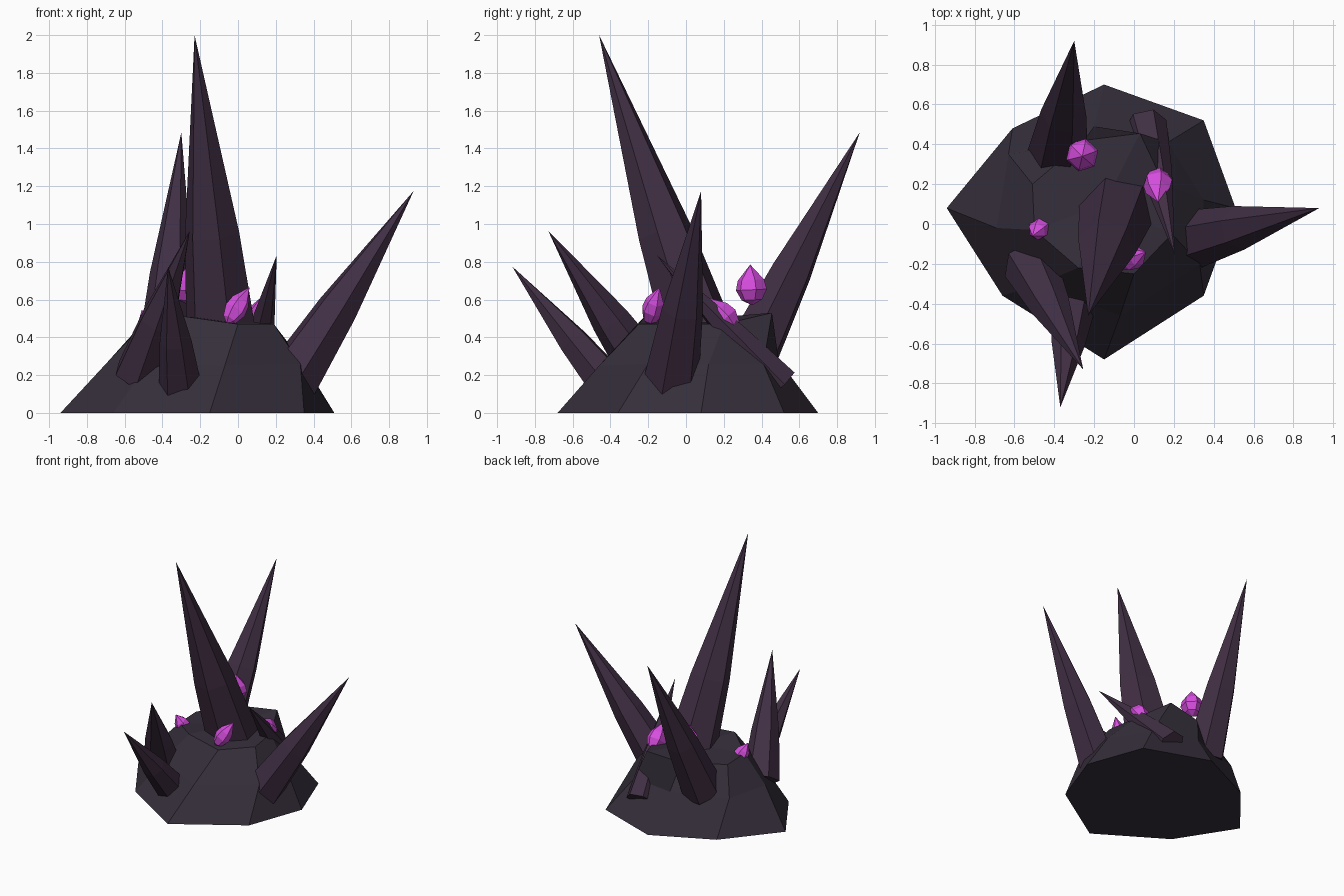
import bpy, bmesh, math
from mathutils import Vector

if "Cube" in bpy.data.objects:
    bpy.data.objects.remove(bpy.data.objects["Cube"])


def material(name, rgb):
    m = bpy.data.materials.new(name)
    m.diffuse_color = (*rgb, 1)
    m.use_nodes = True
    m.node_tree.nodes["Principled BSDF"].inputs["Base Color"].default_value = m.diffuse_color
    return m


ROCK = material("dark slate", (0.036, 0.028, 0.043))
THORN = material("dark plum", (0.052, 0.028, 0.057))
GEM = material("bright magenta", (0.68, 0.075, 0.74))


def loft(name, rings, mat, tip=None, tail=None):
    """Skin a stack of equal-length rings, closing each end with a point or a cap."""
    bm = bmesh.new()
    loops = [[bm.verts.new(p) for p in ring] for ring in rings]
    n = len(loops[0])
    for a, b in zip(loops, loops[1:]):
        for i in range(n):
            j = (i + 1) % n
            bm.faces.new((a[i], a[j], b[j], b[i]))
    for ring, point in ((loops[0], tail), (loops[-1], tip)):
        if point is None:
            bm.faces.new(ring)
        else:
            v = bm.verts.new(point)
            for i in range(n):
                bm.faces.new((ring[i], ring[(i + 1) % n], v))
    bmesh.ops.recalc_face_normals(bm, faces=bm.faces)
    mesh = bpy.data.meshes.new(name)
    bm.to_mesh(mesh)
    bm.free()
    mesh.materials.append(mat)
    obj = bpy.data.objects.new(name, mesh)
    bpy.context.collection.objects.link(obj)
    return obj


def ring_along(base, tip, t, radius, sides, turn=0.0):
    """Polygon ring across the line base-tip at fraction t."""
    base, tip = Vector(base), Vector(tip)
    q = (tip - base).to_track_quat('Z', 'Y')
    c = base.lerp(tip, t)
    return [c + q @ Vector((radius * math.cos(a), radius * math.sin(a), 0))
            for a in (turn + math.tau * i / sides for i in range(sides))]


# Rock mound: eight-sided foot, shoulder and plateau
foot = [(-0.94, 0.08, 0), (-0.61, 0.48, 0), (-0.15, 0.70, 0), (0.35, 0.52, 0),
        (0.51, 0.08, 0), (0.35, -0.36, 0), (-0.15, -0.68, 0), (-0.66, -0.36, 0)]
shoulder = [(-0.69, -0.02, 0.27), (-0.63, 0.35, 0.29), (-0.2, 0.49, 0.28), (0.17, 0.41, 0.26),
            (0.35, 0.12, 0.26), (0.33, -0.2, 0.26), (-0.07, -0.46, 0.25), (-0.47, -0.3, 0.27)]
plateau = [(-0.5, -0.03, 0.47), (-0.51, 0.2, 0.47), (-0.25, 0.42, 0.5), (0.03, 0.455, 0.53),
           (0.15, 0.2, 0.47), (0.19, -0.05, 0.47), (0.0, -0.25, 0.47), (-0.28, -0.22, 0.51)]
loft("rock_mound", [foot, shoulder, plateau], ROCK, tip=(-0.15, 0.1, 0.5))

# Thorns: base centre, tip, base radius
thorns = {
    "tall_thorn": ((-0.08, 0.10, 0.32), (-0.23, -0.46, 2.0), 0.20),
    "back_thorn": ((-0.385, 0.335, 0.29), (-0.30, 0.92, 1.485), 0.155),
    "right_thorn": ((0.28, -0.08, 0.17), (0.93, 0.08, 1.175), 0.152),
    "front_thorn": ((-0.305, -0.40, 0.14), (-0.37, -0.92, 0.775), 0.115),
    "left_thorn": ((-0.525, -0.20, 0.20), (-0.255, -0.73, 0.965), 0.138),
    "piercing_thorn": ((0.06, 0.50, 0.15), (0.205, -0.155, 0.835), 0.105),
}
for name, (base, tip, r) in thorns.items():
    rings = [ring_along(base, tip, 0, r, 6), ring_along(base, tip, 0.38, r * 0.74, 6)]
    loft(name, rings, THORN, tip=tip)

# Gems: lower point, upper point, girdle radius
gems = {
    "front_gem": ((-0.06, -0.20, 0.47), (0.06, -0.14, 0.665), 0.06),
    "back_gem": ((-0.26, 0.35, 0.57), (-0.26, 0.34, 0.785), 0.084),
    "middle_gem": ((0.12, 0.265, 0.43), (0.12, 0.11, 0.61), 0.075),
    "left_gem": ((-0.45, 0.0, 0.40), (-0.51, -0.06, 0.545), 0.055),
}
for name, (low, high, r) in gems.items():
    rings = [ring_along(low, high, 0.13, r * 0.66, 6, 0.3),
             ring_along(low, high, 0.38, r, 6, 0.3),
             ring_along(low, high, 0.62, r * 0.85, 6, 0.3)]
    loft(name, rings, GEM, tip=high, tail=low)
